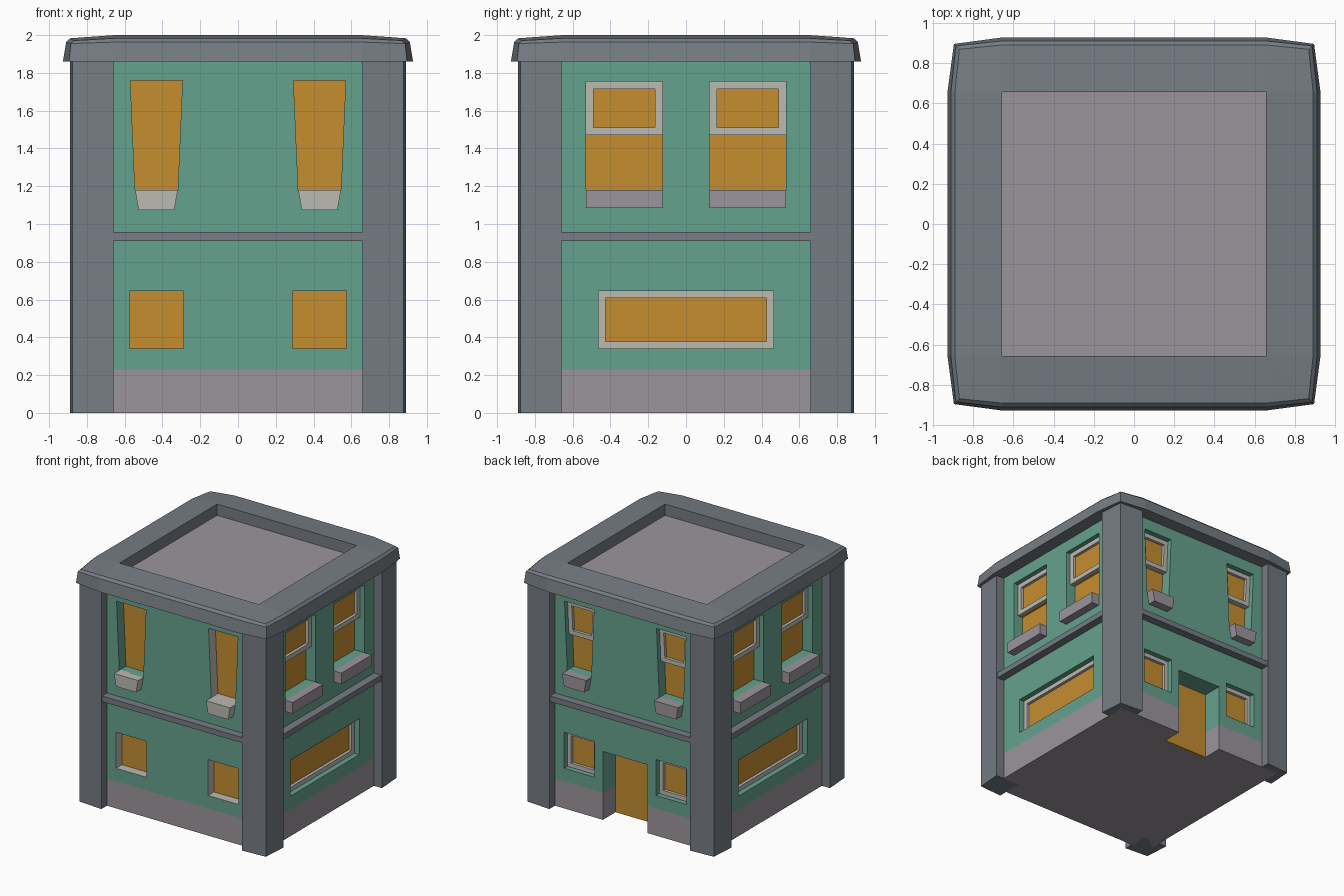
import bpy, bmesh, math
from mathutils import Matrix, Vector

if "Cube" in bpy.data.objects:
    bpy.data.objects.remove(bpy.data.objects["Cube"])

def material(name, rgb):
    m = bpy.data.materials.new(name)
    m.diffuse_color = (*rgb, 1)
    m.use_nodes = True
    m.node_tree.nodes["Principled BSDF"].inputs["Base Color"].default_value = m.diffuse_color
    return m

GREEN = material("green_wall", (0.13, 0.36, 0.27))
GLASS = material("amber_glass", (0.56, 0.27, 0.03))
SLATE = material("slate", (0.18, 0.205, 0.23))
MAUVE = material("warm_grey", (0.33, 0.30, 0.33))
LIGHT = material("pale_trim", (0.50, 0.49, 0.44))

FRONT, RIGHT, BACK, LEFT = range(4)
WALL = 0.815

def finish(name, bm, *mats):
    bmesh.ops.remove_doubles(bm, verts=bm.verts, dist=1e-5)
    bmesh.ops.recalc_face_normals(bm, faces=bm.faces)
    me = bpy.data.meshes.new(name)
    bm.to_mesh(me)
    bm.free()
    for m in mats:
        me.materials.append(m)
    ob = bpy.data.objects.new(name, me)
    bpy.context.collection.objects.link(ob)
    return ob

def loft(bm, rings, caps=True, index=0):
    """Skin between rings of equal length."""
    vs = [[bm.verts.new(p) for p in r] for r in rings]
    n = len(vs[0])
    faces = [bm.faces.new((a[i], a[(i + 1) % n], b[(i + 1) % n], b[i]))
             for a, b in zip(vs, vs[1:]) for i in range(n)]
    if caps:
        faces += [bm.faces.new(vs[0]), bm.faces.new(vs[-1])]
    for f in faces:
        f.material_index = index

def on_side(side, prof, d):
    """Place a (across, up) profile at distance d out on one side of the house."""
    rot = Matrix.Rotation(side * math.pi / 2, 3, 'Z')
    return [rot @ Vector((u, -d, z)) for u, z in prof]

def rect(u0, u1, z0, z1):
    return [(u0, z0), (u1, z0), (u1, z1), (u0, z1)]

def trap(c, wb, wt, z0, z1):
    return [(c - wb, z0), (c + wb, z0), (c + wt, z1), (c - wt, z1)]

def slab(name, side, prof, d0, d1, mat):
    bm = bmesh.new()
    loft(bm, [on_side(side, prof, d0), on_side(side, prof, d1)])
    return finish(name, bm, mat)

def frame(name, side, outer, border, d0, d1):
    """Hollow window frame."""
    us, zs = [p[0] for p in outer], [p[1] for p in outer]
    cu, cz = sum(us) / 4, sum(zs) / 4
    inner = [(u - math.copysign(border, u - cu), z - math.copysign(border, z - cz)) for u, z in outer]
    bm = bmesh.new()
    loft(bm, [on_side(side, p, d) for p, d in
              ((outer, d0), (outer, d1), (inner, d1), (inner, d0), (outer, d0))], caps=False)
    finish(name, bm, LIGHT)

cut = bmesh.new()

def recess(side, prof, depth, index=0):
    loft(cut, [on_side(side, prof, WALL - depth - 0.01), on_side(side, prof, 0.95)], index=index)

def opening(name, side, prof, depth, index=0):
    """Recess with a pane at its back."""
    recess(side, prof, depth, index)
    slab(name, side, prof, WALL - depth - 0.02, WALL - depth, GLASS)

# Front windows
for s in (-1, 1):
    opening("front_lower_window", FRONT, trap(s * 0.432, 0.143, 0.143, 0.34, 0.645), 0.08, 1)
    opening("front_upper_window", FRONT, trap(s * 0.432, 0.113, 0.138, 1.18, 1.76), 0.09, int(s > 0))
    slab("front_sill", FRONT, trap(s * 0.432, 0.095, 0.113, 1.075, 1.18), 0.80, 0.885, LIGHT)

# Back windows and door
for s in (-1, 1):
    c = s * 0.432
    low = trap(c, 0.143, 0.143, 0.34, 0.645)
    opening("back_lower_window", BACK, low, 0.07)
    frame("back_lower_frame", BACK, low, 0.035, 0.74, 0.77)
    opening("back_upper_window", BACK, trap(c, 0.113, 0.138, 1.18, 1.76), 0.09)
    top = trap(c, 0.126, 0.138, 1.47, 1.755)
    slab("back_upper_pane", BACK, top, 0.715, 0.75, GLASS)
    frame("back_upper_sash", BACK, top, 0.038, 0.72, 0.775)
    slab("back_sill", BACK, trap(c, 0.095, 0.113, 1.075, 1.18), 0.80, 0.885, MAUVE)
opening("door", BACK, rect(-0.21, 0.21, -0.02, 0.58), 0.17)
bpy.data.objects["door"].data.transform(Matrix.Translation((0, 0, 0.28)) @
    Matrix.Diagonal((1, 1, 0.58 / 0.60, 1)) @ Matrix.Translation((0, 0, -0.28)) @ Matrix.Identity(4))
for v in bpy.data.objects["door"].data.vertices:
    v.co.z = 0.0 if v.co.z < 0.1 else 0.58

# Side windows
for side in (RIGHT, LEFT):
    wide = rect(-0.463, 0.463, 0.34, 0.645)
    opening("side_wide_window", side, wide, 0.07)
    frame("side_wide_frame", side, wide, 0.038, 0.74, 0.77)
    for s in (-1, 1):
        c = s * 0.327
        opening("side_upper_window", side, trap(c, 0.203, 0.203, 1.18, 1.755), 0.09)
        top = trap(c, 0.203, 0.203, 1.47, 1.755)
        slab("side_upper_pane", side, top, 0.715, 0.75, GLASS)
        frame("side_upper_sash", side, top, 0.04, 0.72, 0.775)
        slab("side_sill", side, trap(c, 0.203, 0.203, 1.085, 1.18), 0.80, 0.885, MAUVE)

# Walls and plinth, with the openings cut out
cutter = finish("opening_cutter", cut, GREEN, LIGHT)
cutter.hide_render = True
cutter.hide_viewport = True
cutter.display_type = 'WIRE'
for name, z0, z1, mat in (("plinth", 0, 0.23, MAUVE), ("walls", 0.23, 1.87, GREEN)):
    bm = bmesh.new()
    sq = [(-WALL, -WALL), (WALL, -WALL), (WALL, WALL), (-WALL, WALL)]
    loft(bm, [[(x, y, z) for x, y in sq] for z in (z0, z1)])
    mod = finish(name, bm, mat, LIGHT).modifiers.new("openings", 'BOOLEAN')
    mod.operation = 'DIFFERENCE'
    mod.solver = 'EXACT'
    mod.object = cutter

# Corner pillars and the floor band
plan = [(0.66, -0.66), (0.66, -0.89), (0.875, -0.875), (0.89, -0.66)]
for side in range(4):
    rot = Matrix.Rotation(side * math.pi / 2, 3, 'Z')
    bm = bmesh.new()
    loft(bm, [[rot @ Vector((x, y, z)) for x, y in plan] for z in (0, 1.87)])
    finish("corner_pillar", bm, SLATE)
    slab("floor_band", side, rect(-0.67, 0.67, 0.91, 0.957), 0.79, 0.883, SLATE)

# Roof rim: bowed rings, each side's middle further out than its corners
def roof_ring(mid, corner, z, drop=0.0, m=0.655):
    pts = []
    for side in range(4):
        rot = Matrix.Rotation(side * math.pi / 2, 3, 'Z')
        for x, y, h in ((-m, -mid, z), (m, -mid, z), (corner, -corner, z - drop)):
            pts.append(rot @ Vector((x, y, h)))
    return pts

bm = bmesh.new()
loft(bm, [roof_ring(0.65, 0.65, 1.86, m=0.65),
          roof_ring(0.927, 0.895, 1.86),
          roof_ring(0.91, 0.885, 1.963, 0.008),
          roof_ring(0.89, 0.868, 1.983, 0.012)], caps=False)
inner = [roof_ring(0.89, 0.868, 1.983, 0.012), roof_ring(0.655, 0.655, 2.0),
         roof_ring(0.655, 0.655, 1.9)]
loft(bm, inner, caps=False)
bmesh.ops.remove_doubles(bm, verts=bm.verts, dist=1e-5)
bmesh.ops.dissolve_degenerate(bm, edges=bm.edges, dist=1e-5)
finish("roof_rim", bm, SLATE)

# Sunken roof deck
bm = bmesh.new()
loft(bm, [[(x * 0.655, y * 0.655, z) for x, y in ((-1, -1), (1, -1), (1, 1), (-1, 1))]
          for z in (1.86, 1.905)])
finish("roof_deck", bm, MAUVE)
